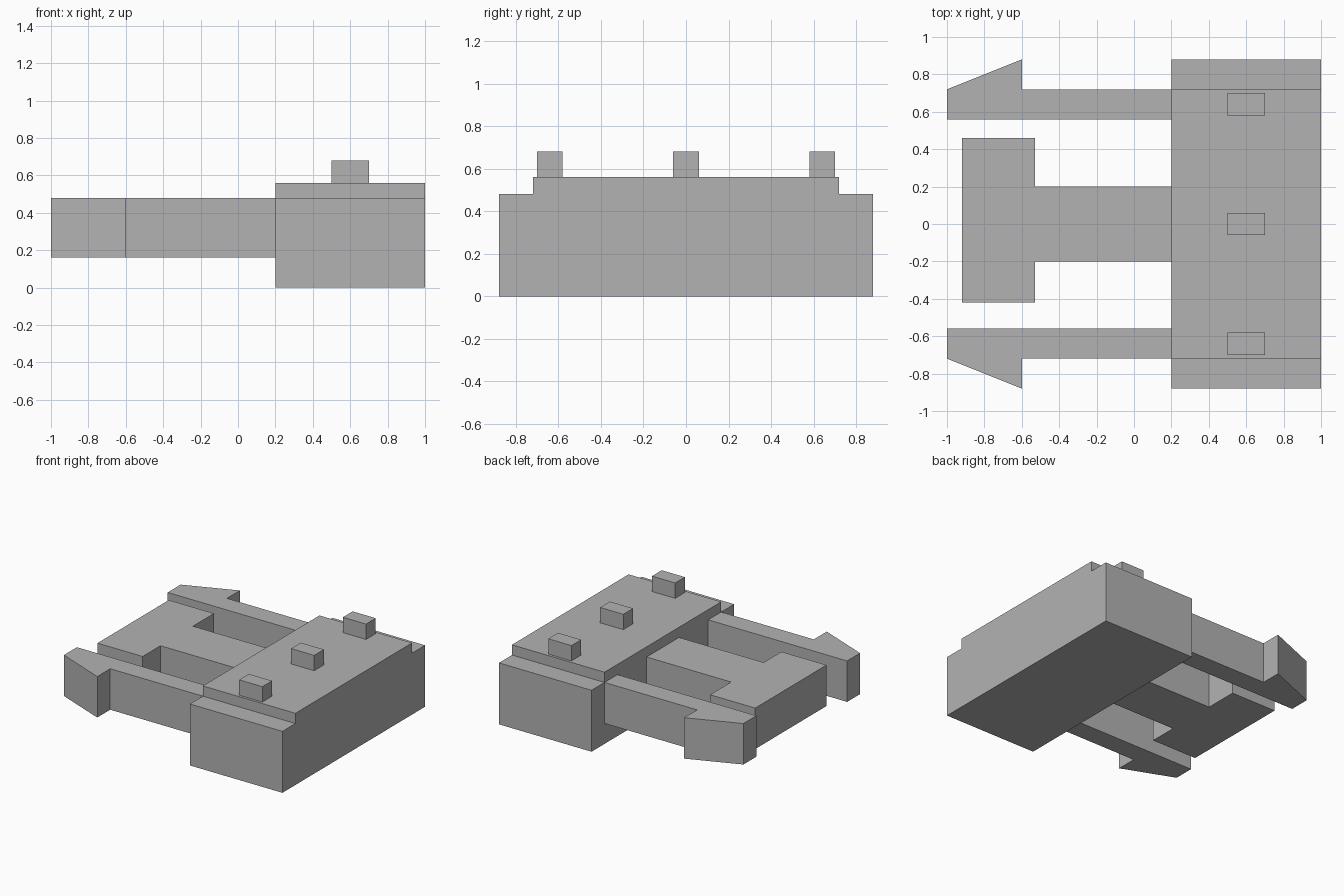
import bpy
import bmesh

cube = bpy.data.objects.get("Cube")
if cube:
    bpy.data.objects.remove(cube, do_unlink=True)

grey = bpy.data.materials.new("plain_grey")
colour = (0.45, 0.45, 0.45, 1)
grey.diffuse_color = colour
grey.use_nodes = True
grey.node_tree.nodes["Principled BSDF"].inputs["Base Color"].default_value = colour


def extrude(name, outline, axis, start, end):
    """Prism from a 2D outline: (x, y) raised along z, or (y, z) swept along x."""
    bm = bmesh.new()
    place = (lambda a, b: (a, b, start)) if axis == "z" else (lambda a, b: (start, a, b))
    face = bm.faces.new([bm.verts.new(place(a, b)) for a, b in outline])
    grown = bmesh.ops.extrude_face_region(bm, geom=[face])["geom"]
    moved = [v for v in grown if isinstance(v, bmesh.types.BMVert)]
    step = end - start
    bmesh.ops.translate(bm, verts=moved, vec=(0, 0, step) if axis == "z" else (step, 0, 0))
    bmesh.ops.recalc_face_normals(bm, faces=bm.faces)
    mesh = bpy.data.meshes.new(name)
    bm.to_mesh(mesh)
    bm.free()
    mesh.materials.append(grey)
    obj = bpy.data.objects.new(name, mesh)
    bpy.context.collection.objects.link(obj)
    return obj


low, high = 0.16, 0.48   # underside and top of the prongs

# Housing with a raised middle deck
extrude("housing", [(-0.88, 0), (0.88, 0), (0.88, high), (0.72, high),
                    (0.72, 0.56), (-0.72, 0.56), (-0.72, high), (-0.88, high)],
        "x", 0.2, 1)

# Barbed clip arms, mirrored front to back
for side, name in ((-1, "front_clip_arm"), (1, "back_clip_arm")):
    arm = [(0.2, 0.56), (0.2, 0.72), (-0.6, 0.72), (-0.6, 0.88), (-1, 0.72), (-1, 0.56)]
    extrude(name, [(x, side * y) for x, y in arm], "z", low, high)

# Central T-shaped tongue
extrude("tongue", [(0.2, -0.2), (0.2, 0.2), (-0.53, 0.2), (-0.53, 0.46),
                   (-0.92, 0.46), (-0.92, -0.42), (-0.53, -0.42), (-0.53, -0.2)],
        "z", low, high)

# Row of studs on the deck
for name, y in (("front_stud", -0.64), ("middle_stud", 0), ("back_stud", 0.64)):
    extrude(name, [(0.5, y - 0.06), (0.7, y - 0.06), (0.7, y + 0.06), (0.5, y + 0.06)],
            "z", 0.56, 0.68)
